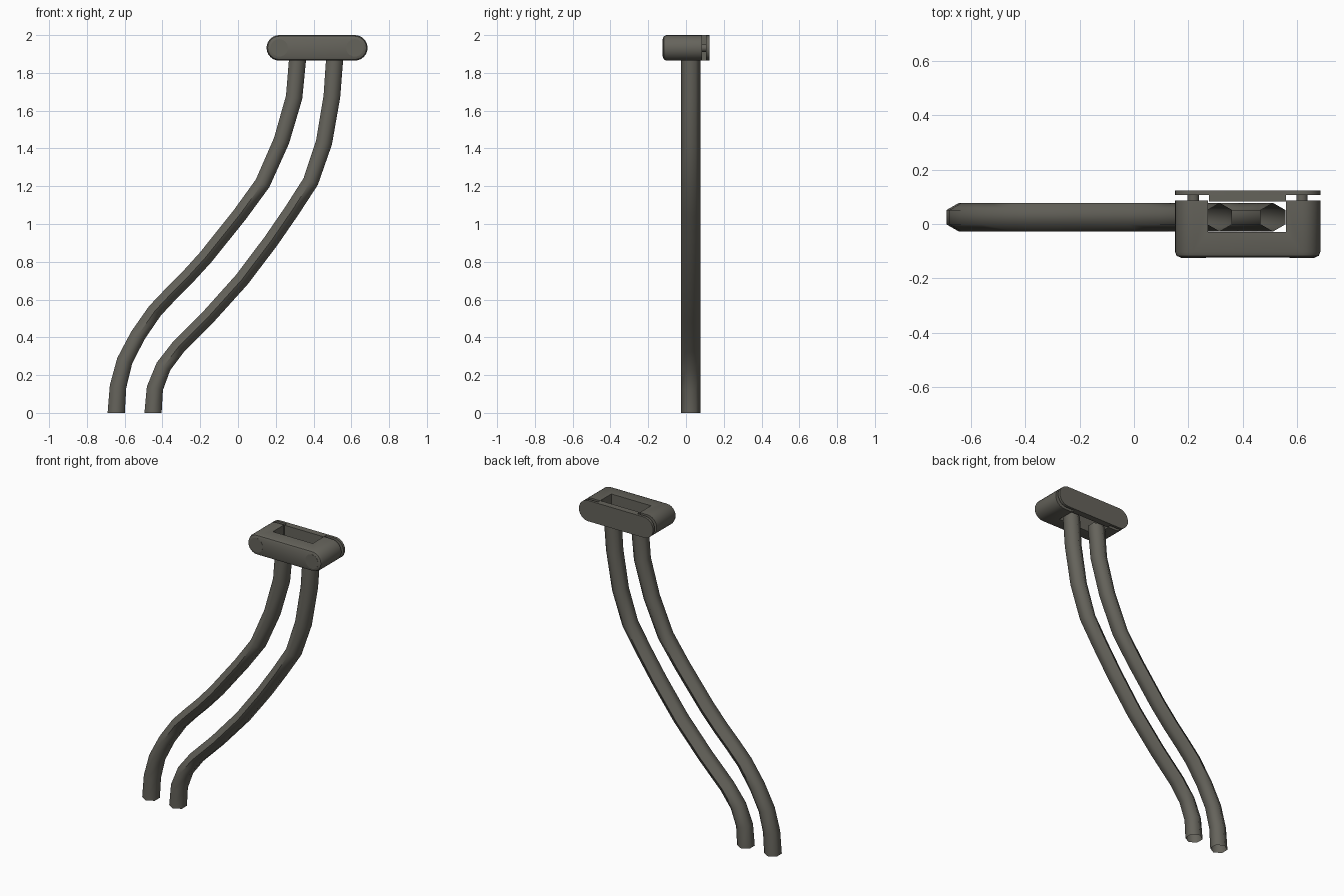
import bpy, bmesh, math
from mathutils import Vector

if "Cube" in bpy.data.objects:
    bpy.data.objects.remove(bpy.data.objects["Cube"])

mat = bpy.data.materials.new("dark olive grey")
mat.diffuse_color = (0.13, 0.125, 0.105, 1)
mat.use_nodes = True
mat.node_tree.nodes["Principled BSDF"].inputs["Base Color"].default_value = mat.diffuse_color

X0, X1, ZC, R = 0.2185, 0.6185, 1.9325, 0.0675   # clamp end centres and radius


def finish(bm, name, angle=35):
    me = bpy.data.meshes.new(name)
    bm.to_mesh(me)
    bm.free()
    ob = bpy.data.objects.new(name, me)
    bpy.context.collection.objects.link(ob)
    me.materials.append(mat)
    bpy.ops.object.select_all(action='DESELECT')
    ob.select_set(True)
    bpy.context.view_layer.objects.active = ob
    bpy.ops.object.shade_smooth_by_angle(angle=math.radians(angle))
    return ob


def prism(name, profile, y0, y1, bevel=0):
    """Extrude an (x, z) outline from y0 to y1, optionally rounding the front rim."""
    bm = bmesh.new()
    face = bm.faces.new([bm.verts.new((x, y0, z)) for x, z in profile])
    ext = bmesh.ops.extrude_face_region(bm, geom=[face], use_keep_orig=True)
    for v in ext["geom"]:
        if isinstance(v, bmesh.types.BMVert):
            v.co.y = y1
    bmesh.ops.recalc_face_normals(bm, faces=bm.faces[:])
    if bevel:
        rim = [e for e in bm.edges if all(abs(v.co.y - y0) < 1e-5 for v in e.verts)]
        bmesh.ops.bevel(bm, geom=rim, offset=bevel, segments=2, profile=0.5, affect='EDGES')
    return finish(bm, name)


def stadium(r, n=12):
    pts = []
    for cx, start in ((X1, -90), (X0, 90)):
        for i in range(n + 1):
            a = math.radians(start + 180 * i / n)
            pts.append((cx + r * math.cos(a), ZC + r * math.sin(a)))
    return pts


def circle(cx, r, n=24):
    return [(cx + r * math.cos(math.tau * i / n), ZC + r * math.sin(math.tau * i / n))
            for i in range(n)]


def rect(x0, x1, z0, z1):
    return [(x0, z0), (x1, z0), (x1, z1), (x0, z1)]


def hose(name, path, r=0.0525, yc=0.025):
    """Open six-sided tube following an (x, z) path."""
    bm = bmesh.new()
    rings = []
    for i, (x, z) in enumerate(path):
        if i in (0, len(path) - 1):
            t = Vector((0, 1))
        else:
            t = (Vector(path[i + 1]) - Vector(path[i - 1])).normalized()
        w = r * (1 - 0.2 * abs(t.x))      # slightly slimmer along the slope
        ring = []
        for k in range(6):
            a = math.tau * k / 6 + math.pi / 2
            c = w * math.cos(a)
            ring.append(bm.verts.new((x + c * t.y, yc + r * math.sin(a), z - c * t.x)))
        rings.append(ring)
    for a, b in zip(rings, rings[1:]):
        for k in range(6):
            j = (k + 1) % 6
            bm.faces.new((a[k], a[j], b[j], b[k]))
    return finish(bm, name, 65)


# clamp body with a slot open to the back
body = prism("clamp_body", stadium(R), -0.123, 0.086, 0.02)
cutter = prism("slot_cutter", rect(0.273, 0.56, 1.8, 2.1), -0.03, 0.2)
cutter.hide_render = True
cutter.hide_viewport = True
cut = body.modifiers.new("slot", 'BOOLEAN')
cut.object = cutter
cut.operation = 'DIFFERENCE'
cut.solver = 'EXACT'

# back plate with the tab that closes the slot
prism("back_plate", stadium(R), 0.107, 0.124)
prism("back_plate_tab", rect(0.277, 0.56, ZC - R, ZC + R), 0.083, 0.108)

# bolts: flush heads in front, thin shanks behind
for side, cx in (("left", X0), ("right", X1)):
    prism(side + "_bolt_head", circle(cx, 0.046), -0.1245, -0.11)
    prism(side + "_bolt_shank", circle(cx, 0.021), 0.08, 0.11)

# the two bent hoses
hose("left_hose", [(-.645, 0), (-.635, .14), (-.60, .275), (-.53, .41), (-.44, .54),
                   (-.36, .625), (-.27, .715), (-.17, .825), (-.07, .95), (.01, 1.05),
                   (.13, 1.215), (.23, 1.44), (.297, 1.67), (.316, 1.88)])
hose("right_hose", [(-.45, 0), (-.44, .13), (-.395, .245), (-.315, .35), (-.16, .505),
                    (.02, .705), (.175, .91), (.285, 1.07), (.385, 1.225), (.455, 1.43),
                    (.497, 1.675), (.512, 1.88)])
